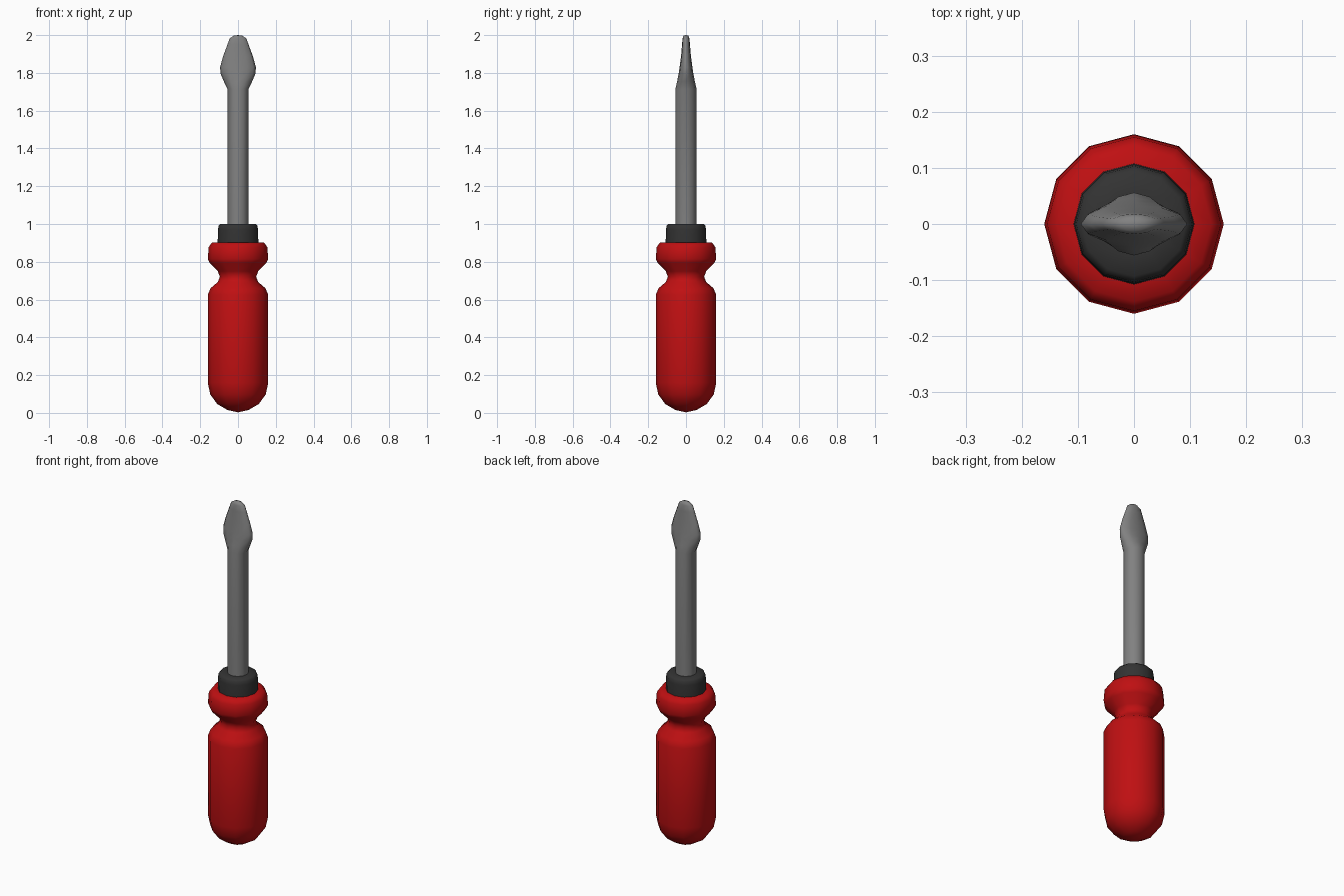
import bpy, bmesh, math

if "Cube" in bpy.data.objects:
    bpy.data.objects.remove(bpy.data.objects["Cube"])

SIDES = 12


def material(name, rgb):
    m = bpy.data.materials.new(name)
    m.diffuse_color = (*rgb, 1)
    m.use_nodes = True
    m.node_tree.nodes["Principled BSDF"].inputs["Base Color"].default_value = m.diffuse_color
    return m


def loft(name, rings, mat, angle=50):
    """Skin elliptical rings given as (z, half width x, half depth y)."""
    bm = bmesh.new()
    loops = []
    for z, rx, ry in rings:
        if rx == 0:
            loops.append([bm.verts.new((0, 0, z))])
            continue
        loops.append([bm.verts.new((rx * math.cos(2 * math.pi * i / SIDES),
                                    ry * math.sin(2 * math.pi * i / SIDES), z))
                      for i in range(SIDES)])
    for a, b in zip(loops, loops[1:]):
        for i in range(SIDES):
            j = (i + 1) % SIDES
            if len(a) == 1:
                bm.faces.new((a[0], b[j], b[i]))
            elif len(b) == 1:
                bm.faces.new((a[i], a[j], b[0]))
            else:
                bm.faces.new((a[i], a[j], b[j], b[i]))
    for loop in (loops[0], loops[-1]):
        if len(loop) > 1:
            bm.faces.new(loop)
    bmesh.ops.recalc_face_normals(bm, faces=bm.faces)
    me = bpy.data.meshes.new(name)
    bm.to_mesh(me)
    bm.free()
    me.materials.append(mat)
    ob = bpy.data.objects.new(name, me)
    bpy.context.collection.objects.link(ob)
    for p in me.polygons:
        p.use_smooth = True
    me.set_sharp_from_angle(angle=math.radians(angle))
    return ob


def lathe(name, profile, mat, angle=50):
    return loft(name, [(z, r, r) for r, z in profile], mat, angle)


red = material("red plastic", (0.52, 0.005, 0.006))
dark = material("dark collar", (0.033, 0.033, 0.033))
steel = material("grey steel", (0.22, 0.22, 0.22))

# Handle: rounded butt, straight grip, waist and flared top
lathe("handle", [(0, 0.003), (0.055, 0.015), (0.11, 0.047), (0.147, 0.098),
                 (0.16, 0.16), (0.16, 0.625), (0.145, 0.66), (0.107, 0.693),
                 (0.096, 0.72), (0.107, 0.75), (0.15, 0.795),
                 (0.16, 0.815), (0.155, 0.878), (0.138, 0.902), (0.09, 0.902)], red, 65)

# Collar between handle and shaft
lathe("collar", [(0.108, 0.89), (0.106, 0.97), (0.103, 0.99),
                 (0.093, 1.0), (0.05, 1.0)], dark, 65)

# Shaft flowing into the flattened blade
loft("shaft_and_blade", [(0.98, 0.056, 0.056), (1.715, 0.056, 0.056),
                         (1.755, 0.075, 0.047), (1.795, 0.092, 0.039),
                         (1.83, 0.095, 0.034), (1.89, 0.078, 0.026),
                         (1.95, 0.056, 0.021), (1.983, 0.044, 0.018),
                         (1.997, 0.022, 0.013), (2.0, 0, 0)], steel, 75)
